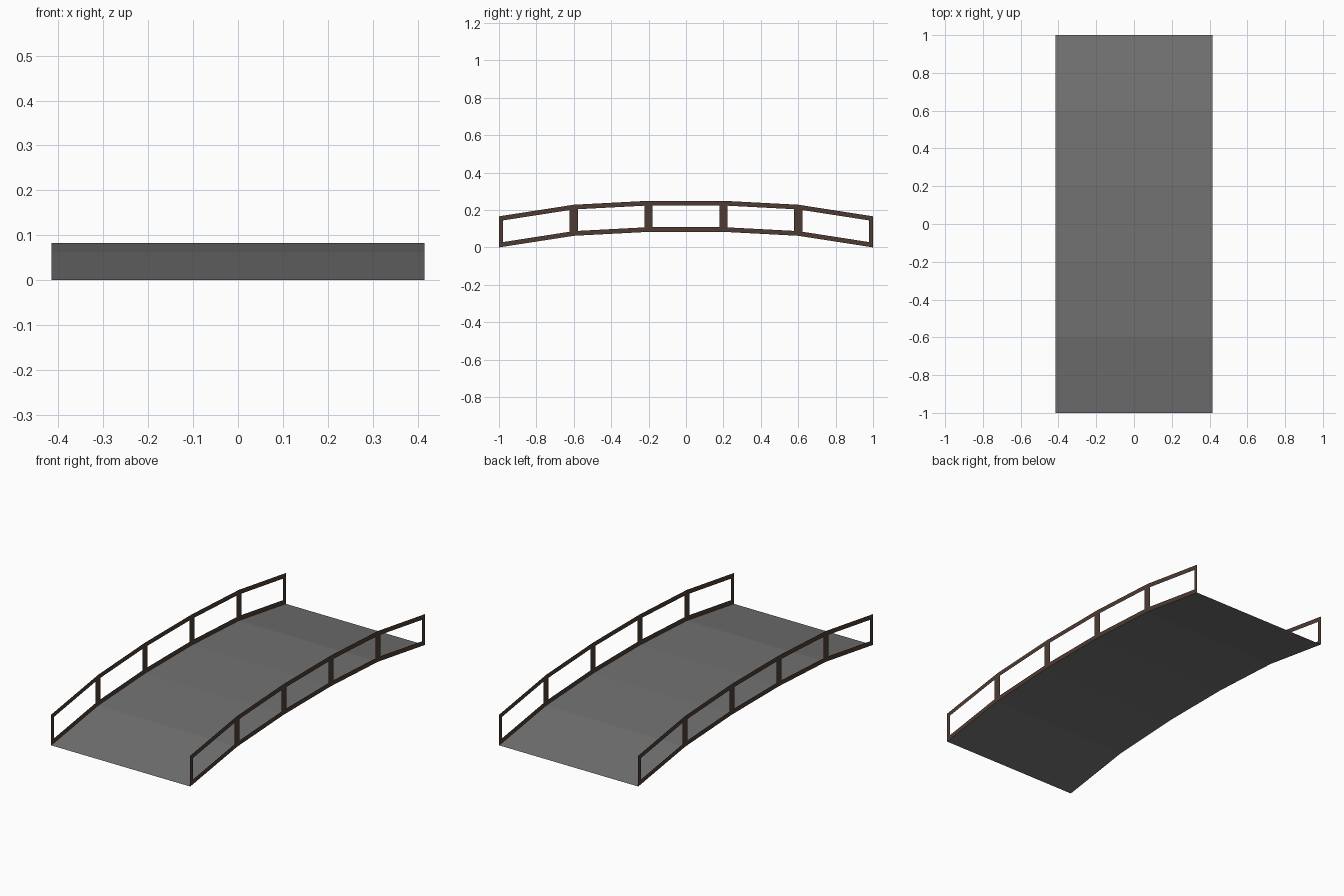
import bpy

if "Cube" in bpy.data.objects:
    bpy.data.objects.remove(bpy.data.objects["Cube"])

HALF_W, RAIL_H, BAR, POST = 0.415, 0.166, 0.025, 0.022
ARCH = [(-1, 0), (-0.6, 0.062), (-0.2, 0.083), (0.2, 0.083), (0.6, 0.062), (1, 0)]


def material(name, color):
    m = bpy.data.materials.new(name)
    m.diffuse_color = (*color, 1)
    m.use_nodes = True
    m.node_tree.nodes["Principled BSDF"].inputs["Base Color"].default_value = m.diffuse_color
    return m


def add_mesh(name, verts, faces, mat):
    me = bpy.data.meshes.new(name)
    me.from_pydata(verts, [], faces)
    me.materials.append(mat)
    ob = bpy.data.objects.new(name, me)
    bpy.context.collection.objects.link(ob)
    return ob


stone = material("grey_deck", (0.17, 0.17, 0.17))
wood = material("brown_wood", (0.075, 0.045, 0.032))

# Deck: a thin sheet of five flat facets following the arch
verts = [(x, y, z) for y, z in ARCH for x in (-HALF_W, HALF_W)]
faces = [(2 * i, 2 * i + 1, 2 * i + 3, 2 * i + 2) for i in range(len(ARCH) - 1)]
add_mesh("deck", verts, faces, stone)


def railing(name, x):
    """Flat railing sheet: one open frame per arch segment."""
    verts, faces = [], []
    for (y0, z0), (y1, z1) in zip(ARCH, ARCH[1:]):
        b = len(verts)
        slope = (z1 - z0) / (y1 - y0)
        for inset, rise in ((0, 0), (POST, BAR)):
            for y, h in ((y0 + inset, rise), (y1 - inset, rise),
                         (y1 - inset, RAIL_H - rise), (y0 + inset, RAIL_H - rise)):
                verts.append((x, y, z0 + slope * (y - y0) + h))
        for k in range(4):
            n = (k + 1) % 4
            f = (b + k, b + n, b + 4 + n, b + 4 + k)
            faces.append(f if x > 0 else f[::-1])
    return add_mesh(name, verts, faces, wood)


# Railings along both edges
railing("right_railing", HALF_W)
railing("left_railing", -HALF_W)
